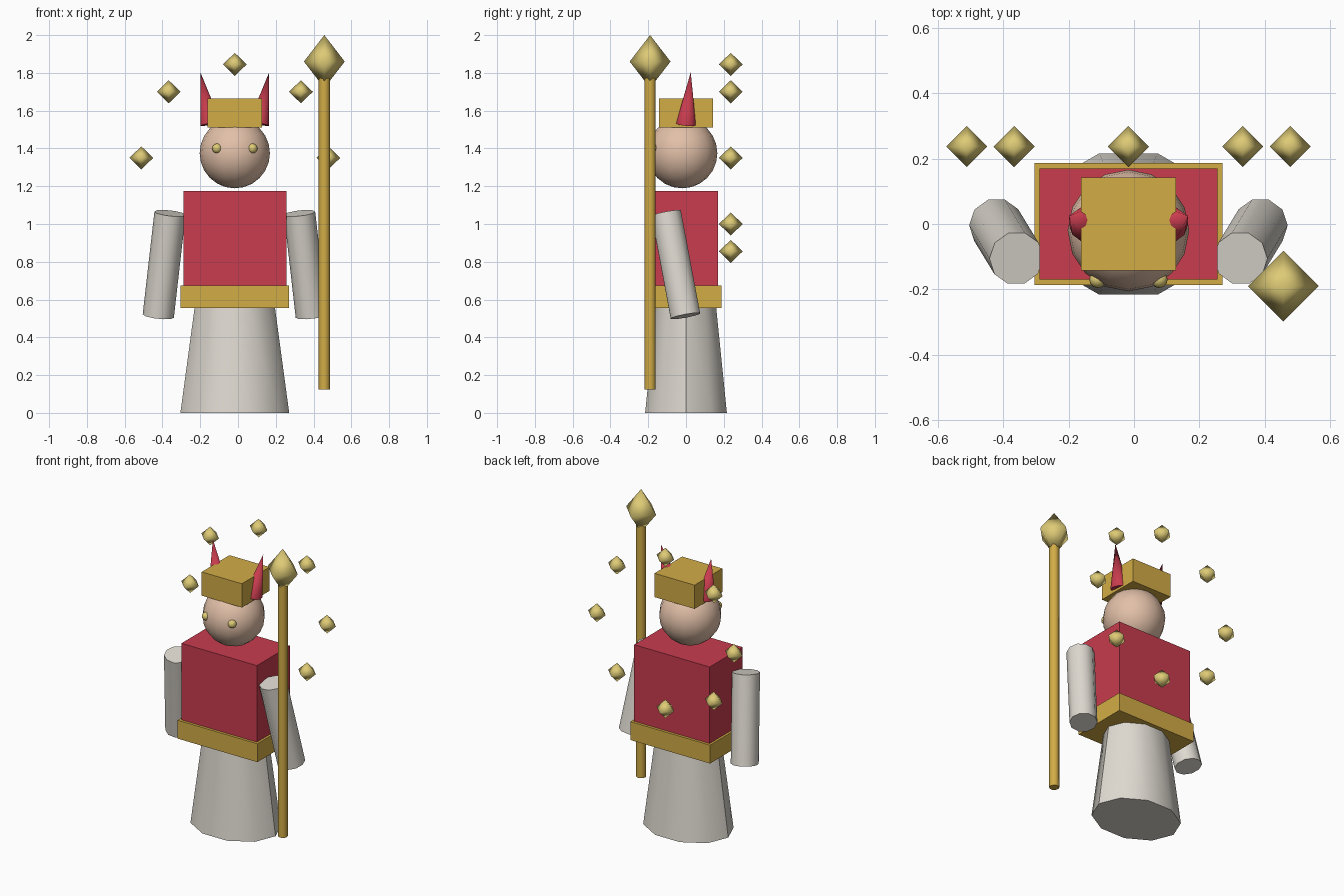
import bpy, bmesh
from math import radians, sin, cos, tau
from mathutils import Matrix, Vector

cube = bpy.data.objects.get("Cube")
if cube:
    bpy.data.objects.remove(cube, do_unlink=True)


def material(name, rgb):
    linear = [(c / 255 / 12.92) if c < 11 else ((c / 255 + 0.055) / 1.055) ** 2.4 for c in rgb]
    mat = bpy.data.materials.new(name)
    mat.use_nodes = True
    mat.diffuse_color = (*linear, 1)
    bsdf = mat.node_tree.nodes["Principled BSDF"]
    bsdf.inputs["Base Color"].default_value = (*linear, 1)
    bsdf.inputs["Roughness"].default_value = 0.8
    return mat


RED = material("red cloth", (200, 60, 78))
GOLD = material("gold", (210, 172, 70))
GEM = material("pale gold", (222, 203, 118))
CLOTH = material("off white cloth", (222, 217, 208))
SKIN = material("skin", (226, 192, 168))

MID = -0.017   # centre line of the figure
SIDES = 10


def finish(name, bm, mat, smooth_angle=40):
    mesh = bpy.data.meshes.new(name)
    bmesh.ops.recalc_face_normals(bm, faces=bm.faces)
    bm.to_mesh(mesh)
    bm.free()
    mesh.materials.append(mat)
    mesh.polygons.foreach_set("use_smooth", [True] * len(mesh.polygons))
    mesh.set_sharp_from_angle(angle=radians(smooth_angle))
    obj = bpy.data.objects.new(name, mesh)
    bpy.context.collection.objects.link(obj)
    return obj


def box(name, size, z_low, z_high, mat):
    bm = bmesh.new()
    place = Matrix.Translation((MID, 0, (z_low + z_high) / 2))
    bmesh.ops.create_cube(bm, size=1, matrix=place @ Matrix.Diagonal((*size, z_high - z_low, 1)))
    return finish(name, bm, mat)


def rod(name, start, end, r_start, r_end, mat, depth_scale=1):
    """Tapered prism from start to end."""
    start, end = Vector(start), Vector(end)
    axis = end - start
    turn = Vector((0, 0, 1)).rotation_difference(axis).to_matrix().to_4x4()
    place = (Matrix.Translation((start + end) / 2) @ turn
             @ Matrix.Diagonal((1, depth_scale, 1, 1)) @ Matrix.Rotation(tau / 4, 4, "Z"))
    bm = bmesh.new()
    bmesh.ops.create_cone(bm, cap_ends=True, segments=SIDES, radius1=r_start,
                          radius2=r_end, depth=axis.length, matrix=place)
    return finish(name, bm, mat)


def ball(name, centre, radius, segments, rings, mat):
    bm = bmesh.new()
    bmesh.ops.create_uvsphere(bm, u_segments=segments, v_segments=rings, radius=radius,
                              matrix=Matrix.Translation(centre))
    return finish(name, bm, mat)


def gem(name, centre, half_width, half_height):
    """Eight-sided jewel with soft shading."""
    bm = bmesh.new()
    bmesh.ops.create_uvsphere(bm, u_segments=4, v_segments=2, radius=1,
                              matrix=Matrix.Translation(centre)
                              @ Matrix.Diagonal((half_width, half_width, half_height, 1)))
    return finish(name, bm, GEM, 180)


# Robe and body
rod("skirt", (MID, 0, 0), (MID, 0, 0.6), 0.288, 0.207, CLOTH, depth_scale=0.79)
box("belt", (0.575, 0.374), 0.555, 0.675, GOLD)
box("torso", (0.545, 0.34), 0.66, 1.175, RED)

# Head and crown
ball("head", (MID, -0.02, 1.375), 0.186, 16, 12, SKIN)
box("crown", (0.29, 0.286), 1.51, 1.665, GOLD)

# Mirrored parts
for label, s in (("left", 1), ("right", -1)):
    rod(label + "_arm", (MID + s * 0.405, -0.003, 0.513), (MID + s * 0.343, -0.105, 1.057),
        0.083, 0.083, CLOTH)
    rod(label + "_horn", (MID + s * 0.128, 0, 1.53), (MID + s * 0.182, 0.025, 1.803),
        0.055, 0, RED)
    ball(label + "_eye", (MID + s * 0.094, -0.17, 1.4), 0.026, 12, 8, GEM)

# Staff
rod("staff_shaft", (0.457, -0.19, 0.125), (0.457, -0.19, 1.8), 0.03, 0.03, GOLD)
gem("staff_tip", (0.457, -0.19, 1.86), 0.108, 0.14)

# Ring of floating jewels behind the figure
for i in range(8):
    a = tau * i / 8
    gem(f"halo_jewel_{i + 1}", (MID + 0.495 * cos(a), 0.237, 1.35 + 0.495 * sin(a)), 0.063, 0.061)
